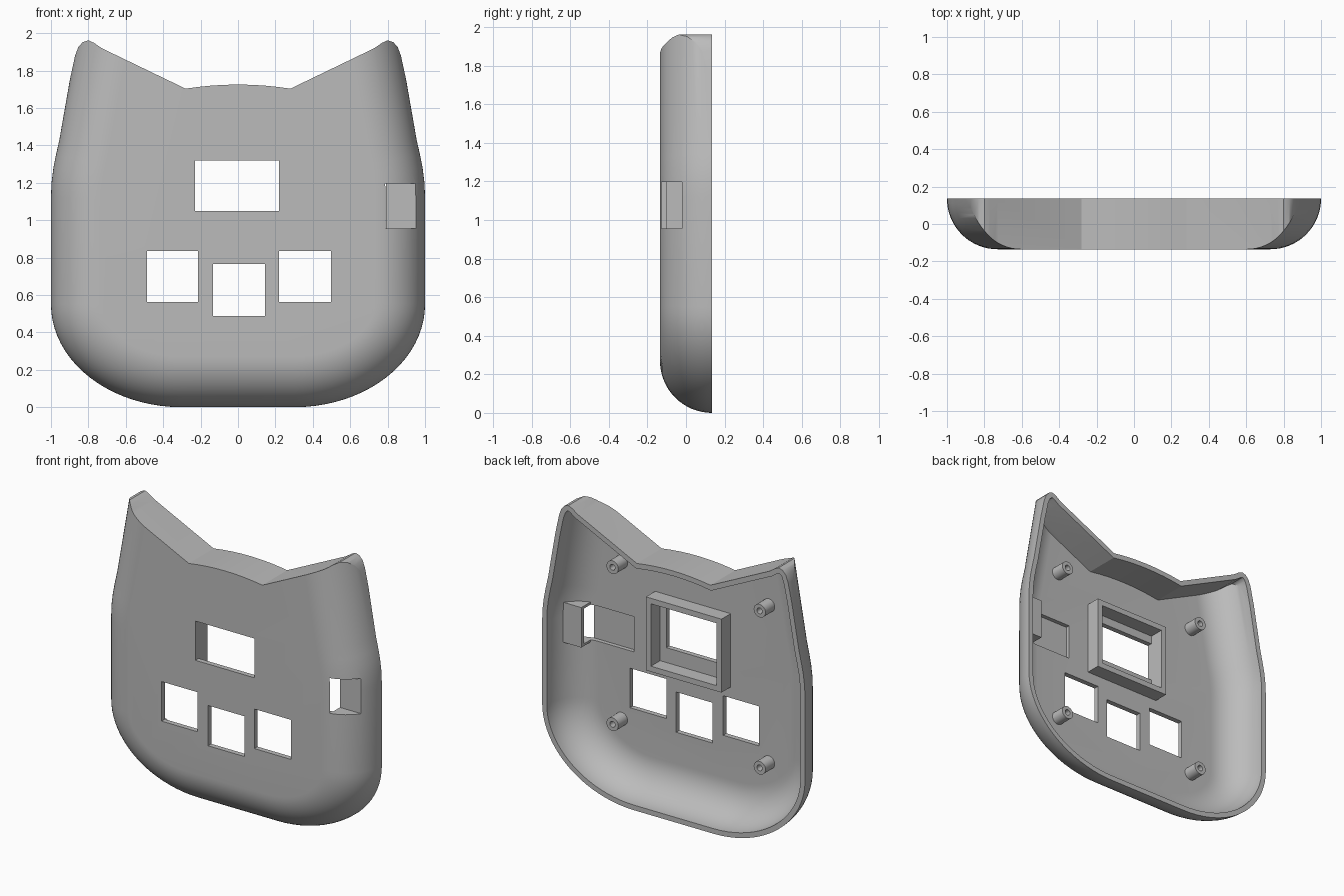
import bpy, bmesh, math
from mathutils import Vector

if "Cube" in bpy.data.objects:
    bpy.data.objects.remove(bpy.data.objects["Cube"], do_unlink=True)

HALF = 0.135      # half of the case depth
WALL = 0.035      # wall thickness
FLOOR = -HALF + WALL

grey = bpy.data.materials.new("plain_grey")
grey.use_nodes = True
grey.diffuse_color = (0.5, 0.5, 0.5, 1)
grey.node_tree.nodes["Principled BSDF"].inputs["Base Color"].default_value = (0.5, 0.5, 0.5, 1)


def finish(name, bm):
    bmesh.ops.recalc_face_normals(bm, faces=bm.faces)
    mesh = bpy.data.meshes.new(name)
    bm.to_mesh(mesh)
    bm.free()
    mesh.materials.append(grey)
    obj = bpy.data.objects.new(name, mesh)
    bpy.context.scene.collection.objects.link(obj)
    return obj


def loft(name, rings):
    """Skin a list of closed rings and cap both ends."""
    bm = bmesh.new()
    loops = [[bm.verts.new(p) for p in ring] for ring in rings]
    n = len(loops[0])
    for a, b in zip(loops, loops[1:]):
        for i in range(n):
            j = (i + 1) % n
            bm.faces.new((a[i], a[j], b[j], b[i]))
    bm.faces.new(loops[0])
    bm.faces.new(loops[-1])
    return finish(name, bm)


def prism(name, outline, y0, y1):
    return loft(name, [[(x, y, z) for x, z in outline] for y in (y0, y1)])


def box(name, x0, x1, y0, y1, z0, z1):
    return prism(name, [(x0, z0), (x1, z0), (x1, z1), (x0, z1)], y0, y1)


def activate(obj):
    bpy.ops.object.select_all(action='DESELECT')
    obj.select_set(True)
    bpy.context.view_layer.objects.active = obj


def combine(target, tool, operation='DIFFERENCE'):
    mod = target.modifiers.new("cut", 'BOOLEAN')
    mod.operation, mod.solver, mod.object = operation, 'EXACT', tool
    activate(target)
    bpy.ops.object.modifier_apply(modifier=mod.name)
    bpy.data.objects.remove(tool, do_unlink=True)


def inset(path, d):
    """Move an open path to its left by d, with mitred corners."""
    pts = [Vector(p) for p in path]
    dirs = [(b - a).normalized() for a, b in zip(pts, pts[1:])]
    normals = [Vector((-v.y, v.x)) for v in dirs]
    out = []
    for i, p in enumerate(pts):
        n0, n1 = normals[max(i - 1, 0)], normals[min(i, len(normals) - 1)]
        out.append(p + (n0 + n1) * d / (1 + n0.dot(n1)))
    return out


# Side and bottom outline, running up past the ears
side = [(0.3 + 0.7 * math.sin(a), 0.55 - 0.55 * math.cos(a))
        for a in (math.pi / 2 * i / 20 for i in range(21))]
side += [(1, 1.12), (0.997, 1.2), (0.987, 1.28), (0.973, 1.35), (0.955, 1.43), (0.803, 2.3)]
body_path = [(-x, z) for x, z in reversed(side)] + side

# Top outline: outer ear edge, rounded tip, ear slope, crown arc
ear = [(0.897, 1.76), (0.871, 1.88), (0.854, 1.925), (0.83, 1.952), (0.80, 1.962),
       (0.77, 1.948), (0.73, 1.92)]
crown = [(x / 100, 1.725 - 0.022 * (x / 28) ** 2) for x in range(28, -29, -7)]
top_path = ear + crown + [(-x, z) for x, z in reversed(ear)]


def case_solid(name, d, back):
    """Rounded case volume shrunk by d, with the ears trimmed out of its top."""
    radius = 2 * HALF - d
    steps = [(d, back)] if back > HALF else []
    for i in range(17):
        a = math.pi / 2 * i / 16
        steps.append((d + radius * (1 - math.cos(a)), HALF - radius * math.sin(a)))
    solid = loft(name, [[(p.x, y, p.y) for p in inset(body_path, s)] for s, y in steps])
    trim = [tuple(p) for p in inset(top_path, d)]
    trim += [(-1.5, 1.7), (-1.5, -0.5), (1.5, -0.5), (1.5, 1.7)]
    combine(solid, prism("trim", trim, -0.4, 0.4), 'INTERSECT')
    return solid


# Hollow shell, leaving a solid block behind the side port
shell = case_solid("case_shell", 0, HALF)
cavity = case_solid("cavity", WALL, 0.25)
combine(cavity, box("port_block", 0.79, 1.2, -0.3, 0.01, 0.94, 1.215))
combine(shell, cavity)

# Side port, screen window and three button windows
combine(shell, box("port", 0.464, 1.2, -0.128, -0.02, 0.955, 1.197))
windows = [(-0.23, 0.22, 1.05, 1.32), (-0.487, -0.213, 0.563, 0.835),
           (-0.133, 0.145, 0.488, 0.765), (0.22, 0.497, 0.563, 0.835)]
for x0, x1, z0, z1 in windows:
    combine(shell, box("window", x0, x1, -0.3, -0.05, z0, z1))

# Screen frame on the inside
frame = box("screen_frame", -0.27, 0.305, FLOOR - 0.005, 0.0, 0.91, 1.415)
combine(frame, box("frame_hole", -0.232, 0.267, -0.3, 0.2, 0.948, 1.377))


# Hollow screw posts
def post(name, x, z):
    bm = bmesh.new()
    section = [(0.045, FLOOR - 0.005), (0.045, 0.0), (0.02, 0.0), (0.02, FLOOR + 0.005), (0, FLOOR + 0.005)]
    verts = [bm.verts.new((x + r, y, z)) for r, y in section]
    edges = [bm.edges.new(pair) for pair in zip(verts, verts[1:])]
    bmesh.ops.spin(bm, geom=verts + edges, cent=(x, 0, z), axis=(0, 1, 0),
                   angle=2 * math.pi, steps=24, use_merge=True)
    bmesh.ops.remove_doubles(bm, verts=bm.verts, dist=0.0001)
    return finish(name, bm)


parts = [shell, frame]
for height, z in (("upper", 1.55), ("lower", 0.47)):
    for hand, sign in (("left", 1), ("right", -1)):
        parts.append(post(f"{height}_{hand}_post", 0.56 * sign, z))

for obj in parts:
    activate(obj)
    bpy.ops.object.shade_smooth_by_angle(angle=math.radians(30))
